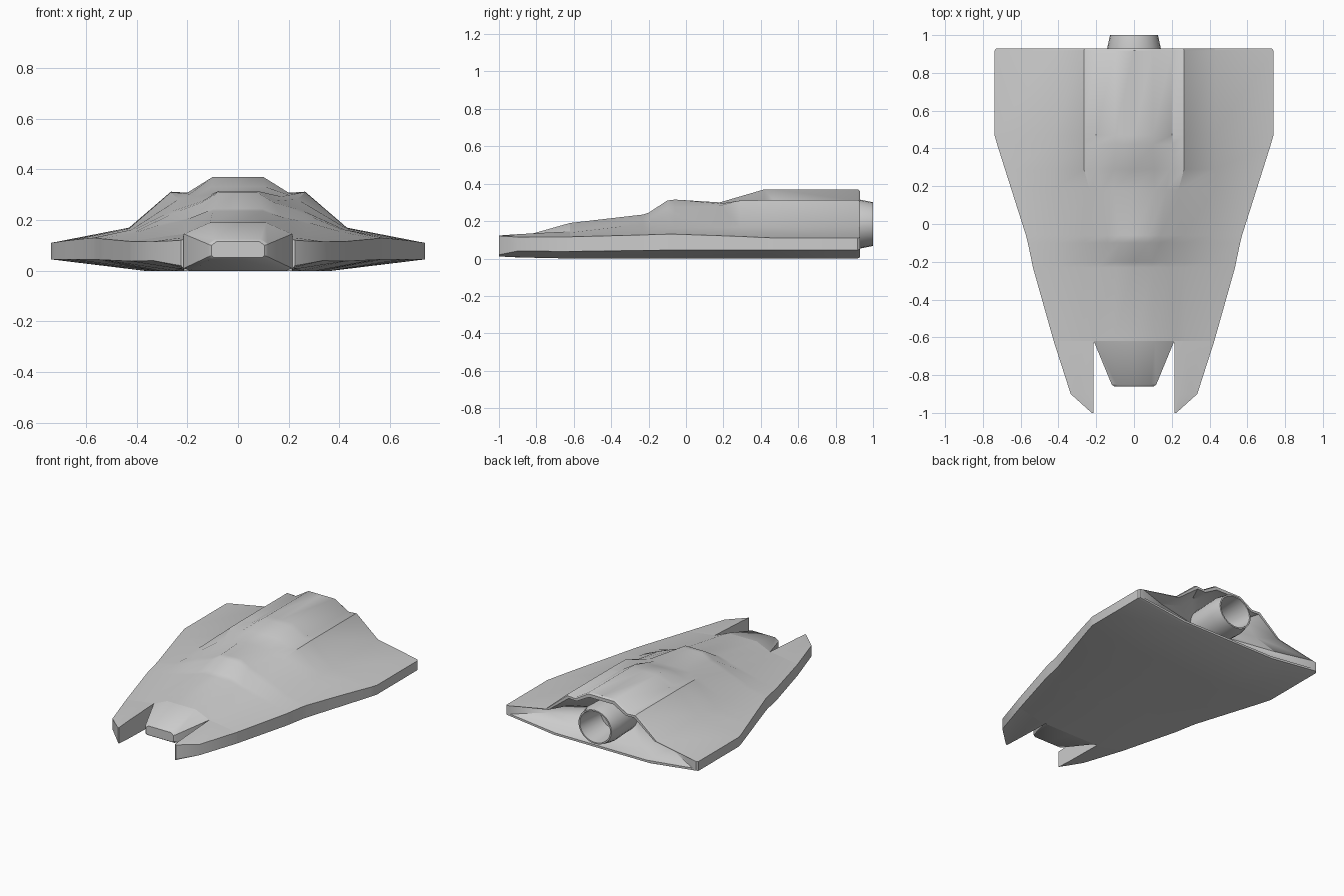
import bpy, bmesh, math

if "Cube" in bpy.data.objects:
    bpy.data.objects.remove(bpy.data.objects["Cube"])


def loft(name, rings, cap_start=False, cap_end=False, angle=32):
    """Skin a series of closed rings with equal point counts."""
    bm = bmesh.new()
    loops = [[bm.verts.new(p) for p in ring] for ring in rings]
    n = len(loops[0])
    for a, b in zip(loops, loops[1:]):
        for i in range(n):
            j = (i + 1) % n
            bm.faces.new((a[i], a[j], b[j], b[i]))
    if cap_start:
        bm.faces.new(loops[0])
    if cap_end:
        bm.faces.new(loops[-1][::-1])
    # orient by the first side face, whatever the ring direction
    area = sum(p[0] * q[2] - q[0] * p[2] for p, q in
               zip(rings[0], rings[0][1:] + rings[0][:1]))
    if (area > 0) == (rings[1][0][1] > rings[0][0][1]):
        bmesh.ops.reverse_faces(bm, faces=bm.faces[:])
    me = bpy.data.meshes.new(name)
    bm.to_mesh(me)
    bm.free()
    ob = bpy.data.objects.new(name, me)
    bpy.context.collection.objects.link(ob)
    bpy.ops.object.select_all(action='DESELECT')
    ob.select_set(True)
    bpy.context.view_layer.objects.active = ob
    bpy.ops.object.shade_smooth_by_angle(angle=math.radians(angle))
    return ob


def full(y, half):
    """Mirror a half section running from top centre to bottom centre."""
    pts = half + [(-x, z) for x, z in half[-2:0:-1]]
    return [(x, y, z) for x, z in pts]


def section(y, top, p1x, p2, p3, p4, edge, zt, zb, flat):
    return y, [(0, top), (p1x, top), p2, p3, p4,
               (edge, zt), (edge, zb), (flat, 0), (0, 0)]


def scaled(half, sx, sz):
    return [(x * sx, .15 + (z - .15) * sz) for x, z in half]


# Hull sections, front to rear
sections = [
    section(-.62, .19, .11, (.213, .145), (.27, .138), (.36, .125), .425, .116, .038, .25),
    section(-.23, .235, .10, (.19, .207), (.27, .185), (.40, .152), .535, .126, .043, .31),
    section(-.20, .245, .095, (.17, .215), (.27, .193), (.405, .154), .541, .127, .043, .31),
    section(-.10, .31, .075, (.14, .27), (.26, .225), (.415, .16), .562, .13, .045, .33),
    section(-.06, .315, .075, (.14, .275), (.26, .235), (.42, .162), .572, .13, .045, .33),
    section(.18, .30, .11, (.17, .293), (.235, .282), (.43, .166), .648, .122, .045, .36),
    section(.29, .332, .105, (.19, .303), (.265, .31), (.43, .168), .683, .118, .045, .37),
    section(.42, .37, .10, (.20, .308), (.265, .312), (.43, .17), .724, .112, .045, .37),
    section(.47, .37, .10, (.20, .308), (.265, .312), (.43, .17), .738, .11, .045, .37),
    section(.918, .37, .10, (.20, .308), (.265, .312), (.43, .17), .738, .11, .045, .37),
]
rings = [full(y, h) for y, h in sections]

# Rear rim, then the recess running in to the engine
rear = sections[-1][1]
rings.append(full(.93, scaled(rear, .988, .96)))
rings.append(full(.93, scaled(rear, .95, .86)))
angles = [0, 20, 40, 58, 80, 95, 107, 140, 180]
for y, r in ((.83, .19), (.72, .135)):
    circle = [(r * math.sin(math.radians(a)), .185 + .85 * r * math.cos(math.radians(a)))
              for a in angles]
    if r > .15:  # halfway blend gives the recess its curved flare
        rim = scaled(rear, .95, .86)
        circle = [((a[0] + b[0] * 1.2) / 2.2, (a[1] + b[1] * 1.2) / 2.2)
                  for a, b in zip(circle, rim)]
    rings.append(full(y, circle))
loft("hull", rings)

# Central nose between the prongs
loft("nose", [
    full(-.62, [(0, .19), (.11, .19), (.213, .145), (.213, .01), (.19, 0), (0, 0)]),
    full(-.85, [(0, .125), (.09, .125), (.118, .105), (.118, .055), (.105, .045), (0, .045)]),
    full(-.86, [(0, .115), (.085, .115), (.105, .10), (.105, .06), (.095, .052), (0, .052)]),
], cap_end=True)

# Front prongs, one each side
prong = [
    (-.62, [(.213, .145), (.27, .138), (.36, .125), (.425, .116), (.425, .038), (.25, 0), (.213, 0)]),
    (-.90, [(.215, .13), (.24, .128), (.29, .122), (.335, .115), (.335, .04), (.235, .008), (.215, .006)]),
    (-1.0, [(.215, .123), (.217, .123), (.22, .122), (.224, .12), (.224, .02), (.218, .012), (.215, .011)]),
]
for side, name in ((1, "prong_right"), (-1, "prong_left")):
    loft(name, [[(side * x, y, z) for x, z in h] for y, h in prong], cap_end=True)

# Hollow engine nozzle
profile = [(.70, .135), (.925, .143), (1.0, .127), (1.0, .117), (.80, .095)]
loft("engine_nozzle", [
    [(r * math.sin(t * math.tau / 24), y, .184 + .92 * r * math.cos(t * math.tau / 24))
     for t in range(24)] for y, r in profile], cap_end=True)
